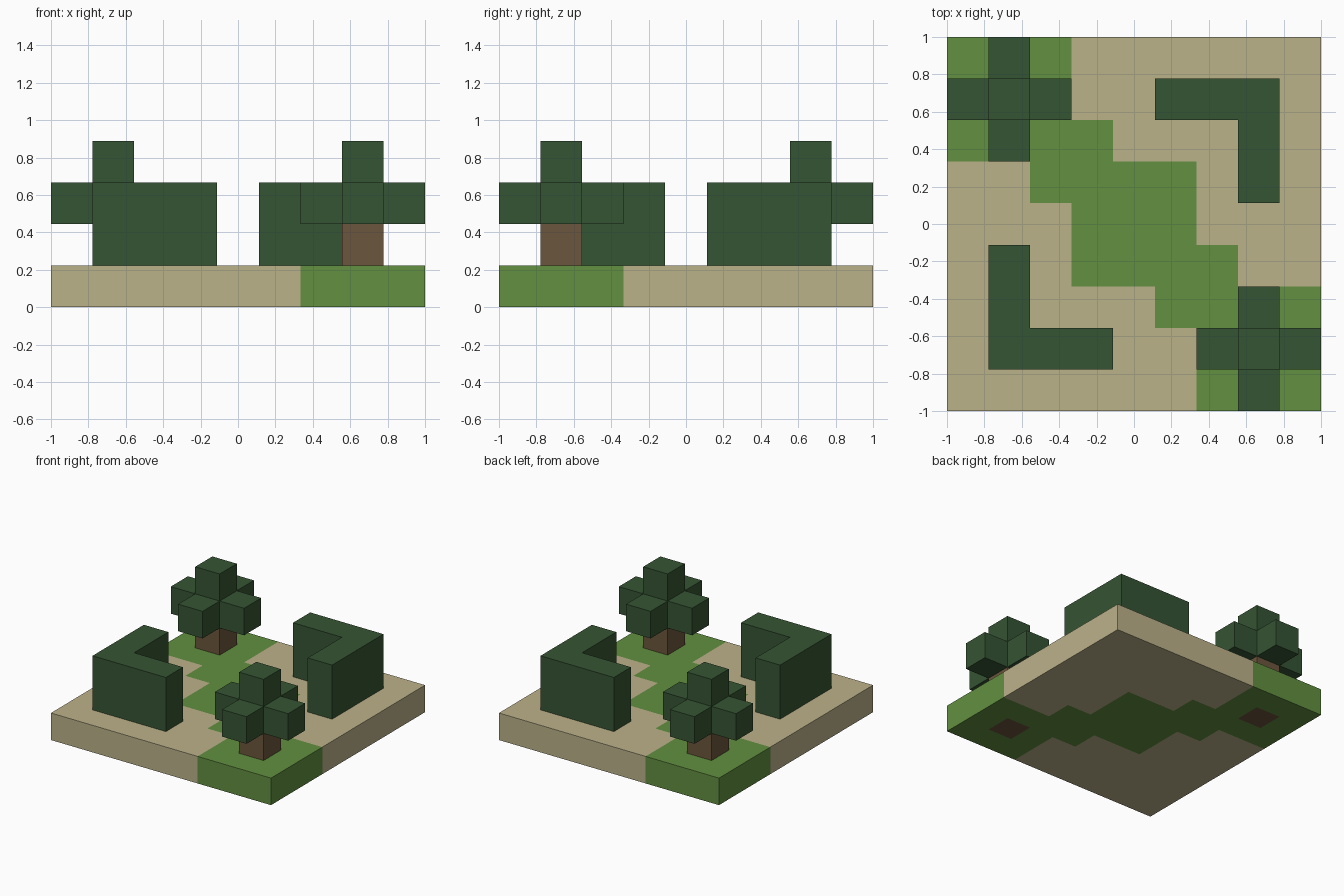
import bpy
import bmesh
import math
from mathutils import Vector

if "Cube" in bpy.data.objects:
    bpy.data.objects.remove(bpy.data.objects["Cube"], do_unlink=True)

N = 9            # blocks along each side
U = 2 / N        # block size


def material(name, rgb):
    mat = bpy.data.materials.new(name)
    mat.use_nodes = True
    mat.diffuse_color = (*rgb, 1)
    bsdf = mat.node_tree.nodes["Principled BSDF"]
    bsdf.inputs["Base Color"].default_value = (*rgb, 1)
    bsdf.inputs["Roughness"].default_value = 1
    return mat


sand = material("sand", (0.50, 0.445, 0.254))
grass = material("grass", (0.122, 0.279, 0.051))
leaf = material("dark leaf", (0.036, 0.089, 0.033))
bark = material("bark", (0.147, 0.093, 0.045))


def box(x0, x1, y0, y1, z0, z1):
    """Set of block coordinates filling a half-open range."""
    return {(x, y, z) for x in range(x0, x1) for y in range(y0, y1) for z in range(z0, z1)}


def turned(cells):
    """The same blocks after a half turn about the vertical axis."""
    return {(N - 1 - x, N - 1 - y, z) for x, y, z in cells}


# Trees: a trunk standing through the ground, with a plus-shaped crown
trunk = box(7, 8, 1, 2, 0, 2)
crown = box(6, 9, 1, 2, 2, 3) | box(7, 8, 0, 3, 2, 3) | box(7, 8, 1, 2, 3, 4)

# L-shaped hedge
hedge = box(1, 2, 1, 4, 1, 3) | box(1, 4, 1, 2, 1, 3)

# Diagonal grass path: first and last column of each row, front half
half_path = set()
for row, (first, last) in enumerate([(6, 8), (6, 8), (5, 8), (3, 6), (3, 5)]):
    half_path |= box(first, last + 1, row, row + 1, 0, 1)
trunks = trunk | turned(trunk)
path = (half_path | turned(half_path)) - trunks
ground = box(0, N, 0, N, 0, 1) - path - trunks

parts = [
    ("sandy_ground", ground, sand),
    ("grass_path", path, grass),
    ("front_left_tree_trunk", trunk, bark),
    ("back_right_tree_trunk", turned(trunk), bark),
    ("front_left_tree_crown", crown, leaf),
    ("back_right_tree_crown", turned(crown), leaf),
    ("front_right_hedge", hedge, leaf),
    ("back_left_hedge", turned(hedge), leaf),
]
filled = set().union(*(cells for _, cells, _ in parts))


def build(name, cells, mat):
    """Make the outer skin of the blocks, leaving out faces between blocks."""
    bm = bmesh.new()
    for cell in sorted(cells):
        centre = Vector(cell) + Vector((0.5, 0.5, 0.5))
        for axis in range(3):
            for sign in (-1, 1):
                normal = Vector((0, 0, 0))
                normal[axis] = sign
                if tuple(int(c + n) for c, n in zip(cell, normal)) in filled:
                    continue
                side = Vector((0, 0, 0))
                side[(axis + 1) % 3] = 1
                up = normal.cross(side)
                corners = [(-1, -1), (1, -1), (1, 1), (-1, 1)]
                bm.faces.new([
                    bm.verts.new((centre + (normal + a * side + b * up) / 2) * U - Vector((1, 1, 0)))
                    for a, b in corners])
    bmesh.ops.remove_doubles(bm, verts=bm.verts, dist=U / 100)
    bmesh.ops.dissolve_limit(bm, angle_limit=math.radians(1), verts=bm.verts, edges=bm.edges)
    mesh = bpy.data.meshes.new(name)
    bm.to_mesh(mesh)
    bm.free()
    mesh.materials.append(mat)
    bpy.context.collection.objects.link(bpy.data.objects.new(name, mesh))


for part in parts:
    build(*part)
